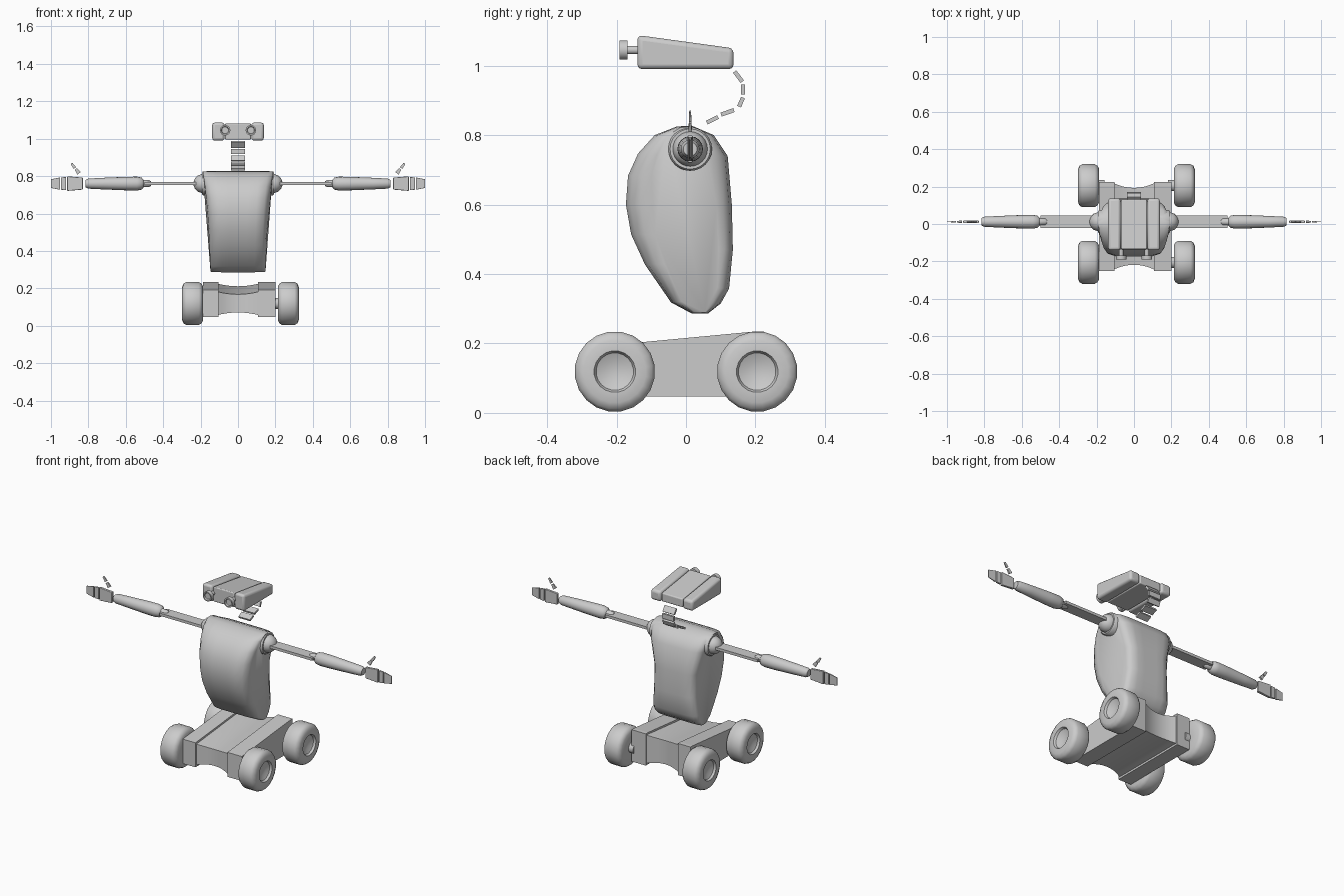
import bpy, bmesh, math
from mathutils import Vector, Matrix

if "Cube" in bpy.data.objects:
    bpy.data.objects.remove(bpy.data.objects["Cube"])

AY, AZ = 0.012, 0.76   # arm axis


def finish(name, bm, smooth=None, bevel=0):
    bmesh.ops.recalc_face_normals(bm, faces=bm.faces[:])
    me = bpy.data.meshes.new(name)
    bm.to_mesh(me)
    bm.free()
    ob = bpy.data.objects.new(name, me)
    bpy.context.collection.objects.link(ob)
    if bevel:
        m = ob.modifiers.new("Bevel", 'BEVEL')
        m.width, m.segments = bevel, 3
    if smooth:
        bpy.ops.object.select_all(action='DESELECT')
        ob.select_set(True)
        bpy.context.view_layer.objects.active = ob
        bpy.ops.object.shade_smooth_by_angle(angle=math.radians(smooth))
    return ob


def loft(name, sections, smooth=None, bevel=0):
    """Skin closed sections in order and cap both ends."""
    bm = bmesh.new()
    rings = [[bm.verts.new(p) for p in s] for s in sections]
    n = len(rings[0])
    for a, b in zip(rings, rings[1:]):
        for i in range(n):
            j = (i + 1) % n
            bm.faces.new((a[i], a[j], b[j], b[i]))
    bm.faces.new(rings[0])
    bm.faces.new(rings[-1])
    return finish(name, bm, smooth, bevel)


def extrude_x(name, profile, x0, x1, smooth=None, bevel=0):
    return loft(name, [[(x, y, z) for y, z in profile] for x in (x0, x1)], smooth, bevel)


def lathe(name, pts, centre, axis=Vector((1, 0, 0)), n=20, smooth=40):
    """Revolve (distance along axis, radius) points."""
    c = Vector(centre)
    u = axis.orthogonal().normalized()
    v = axis.normalized().cross(u)
    secs = []
    for t, r in pts:
        secs.append([c + axis * t + (u * math.cos(a) + v * math.sin(a)) * r
                     for a in (2 * math.pi * i / n for i in range(n))])
    return loft(name, secs, smooth)


def slab(name, a, b, width, thick):
    """Flat link from a to b in the YZ plane, wide in x."""
    a, b = Vector((0, *a)), Vector((0, *b))
    d = (b - a).normalized()
    nrm = Vector((0, -d.z, d.y)) * thick / 2
    prof = [(p.y, p.z) for p in (a + nrm, b + nrm, b - nrm, a - nrm)]
    return extrude_x(name, prof, -width / 2, width / 2)


# Torso: side profile swept sideways, width varying with height
profile = [(-.026, .825), (.017, .827), (.08, .80), (.12, .74), (.132, .60), (.135, .47),
           (.124, .358), (.10, .315), (.063, .286), (.017, .286), (-.043, .318), (-.118, .427),
           (-.158, .514), (-.173, .60), (-.167, .683), (-.138, .747), (-.09, .80)]
secs = []
for s, k in ((-1, .62), (-.96, .78), (-.85, .93), (-.6, 1), (-.3, 1), (0, 1),
             (.3, 1), (.6, 1), (.85, .93), (.96, .78), (1, .62)):
    ring = []
    for y, z in profile:
        t = (z - .286) / .54
        yc = .04 - .04 * t
        w = .147 + .022 * t + .02 * t ** 4
        pinch = max(0, 1 - abs(t - .5) / .4) if y > yc else 0
        ring.append((s * w * (1 - .2 * pinch), yc + (y - yc) * k, .556 + (z - .556) * (.97 + .03 * k)))
    secs.append(ring)
loft("torso", secs, 50)

# Head: three wedge blocks, the middle one slightly inset
def head_profile(i):
    return [(-.14 + i, .99 + i), (.137 - i, .99 + i), (.137 - i, 1.05 - i), (-.14 + i, 1.088 - i)]

extrude_x("head_middle", head_profile(.005), -.069, .069, 40, .006)
for s, side in ((-1, "left"), (1, "right")):
    extrude_x("head_" + side, head_profile(0), s * .072, s * .138, 40, .014)
    # Eye lens on a short stem
    lathe("eye_" + side, [(0, .012), (.035, .012), (.035, .028), (.058, .028), (.058, .021), (.05, .018)],
          (s * .069, -.133, 1.045), Vector((0, -1, 0)))

# Neck links
for a, b in (((.14, .983), (.162, .954)), ((.164, .946), (.164, .917)), ((.164, .908), (.153, .882)),
             ((.138, .872), (.101, .859)), ((.092, .852), (.06, .836))):
    slab("neck_link", a, b, .076, .012)

# Arms
for s, side in ((-1, "left"), (1, "right")):
    ax = Vector((s, 0, 0))
    c = (0, AY, AZ)
    lathe("shoulder_ring_" + side, [(.14, .063), (.185, .063), (.192, .058), (.192, .05)], c, ax, 24)
    lathe("shoulder_dome_" + side, [(.17, .05), (.195, .05), (.215, .043), (.23, .028), (.238, .008)], c, ax, 24)

    def box(name, x0, x1, w0, w1, h0, h1, bevel=0, dz=0):
        loft(name + "_" + side, [[(s * x, AY + a * w / 2, AZ + dz + b * h / 2)
                                  for a, b in ((-1, -1), (1, -1), (1, 1), (-1, 1))]
                                 for x, w, h in ((x0, w0, h0), (x1, w1, h1))], 40 if bevel else None, bevel)

    box("upper_arm", .2, .5, .066, .066, .016, .016)
    lathe("elbow_" + side, [(.465, .012), (.475, .019), (.52, .021)], c, ax, 12)
    lathe("forearm_" + side, [(.505, .02), (.515, .032), (.54, .037), (.6, .036), (.72, .031),
                              (.8, .027), (.815, .02)], c, ax, 16)
    # Hand: thin palm, knuckles, finger tips and thumb
    box("palm", .83, .913, .016, .014, .064, .078, .003)
    box("knuckles", .919, .946, .012, .01, .07, .066, .002)
    box("finger_tips", .952, 1.0, .008, .003, .066, .046, .001)
    for i, (x0, z0, x1, z1, r) in enumerate(((.85, .815, .867, .838, .011), (.872, .843, .89, .868, .008))):
        d = Vector((x1 - x0, 0, z1 - z0)).normalized()
        q = Vector((-d.z, 0, d.x))
        sec = []
        for x, z, k in ((x0, z0, r), (x1, z1, r * .7)):
            ring = []
            for u, v in ((-1, -1), (1, -1), (1, 1), (-1, 1)):
                p = Vector((x, AY + v * k * .45, z)) + q * u * k
                ring.append((s * p.x, p.y, p.z))
            sec.append(ring)
        loft("thumb_%d_%s" % (i, side), sec)

# Base: two sloping side blocks and an hourglass middle
def base_profile(i, j):
    return [(-.25 + j, .047 + i), (-.25 + j, .192 - i), (.204 - j, .235 - i),
            (.225 - j, .235 - i), (.225 - j, .047 + i)]

extrude_x("base_left", base_profile(0, 0), -.187, -.104)
extrude_x("base_right", base_profile(0, 0), .106, .2)
stations = [(-.11 + .22 * i / 8) for i in range(9)]
loft("base_middle", [[(x, y, z) for y, z in base_profile(.018 + .014 * (1 - (x / .11) ** 2) - .008,
                                                         .006 + .026 * (1 - (x / .11) ** 2))]
                     for x in stations], 30)

# Wheels
tyre = [(0, .045), (0, .092), (.008, .107), (.022, .116), (.09, .116), (.104, .108),
        (.112, .09), (.112, .06), (.1, .054), (.09, .03), (.088, .005)]
for s, side in ((-1, "left"), (1, "right")):
    for y, end in ((-.205, "front"), (.205, "back")):
        lathe("wheel_%s_%s" % (end, side), tyre, (.013 + s * .2, y, .119), Vector((s, 0, 0)), 20)
        # Axle stub
        lathe("axle_%s_%s" % (end, side), [(0, .03), (.05, .03)], (.013 + s * .17, y, .119),
              Vector((s, 0, 0)), 12)
